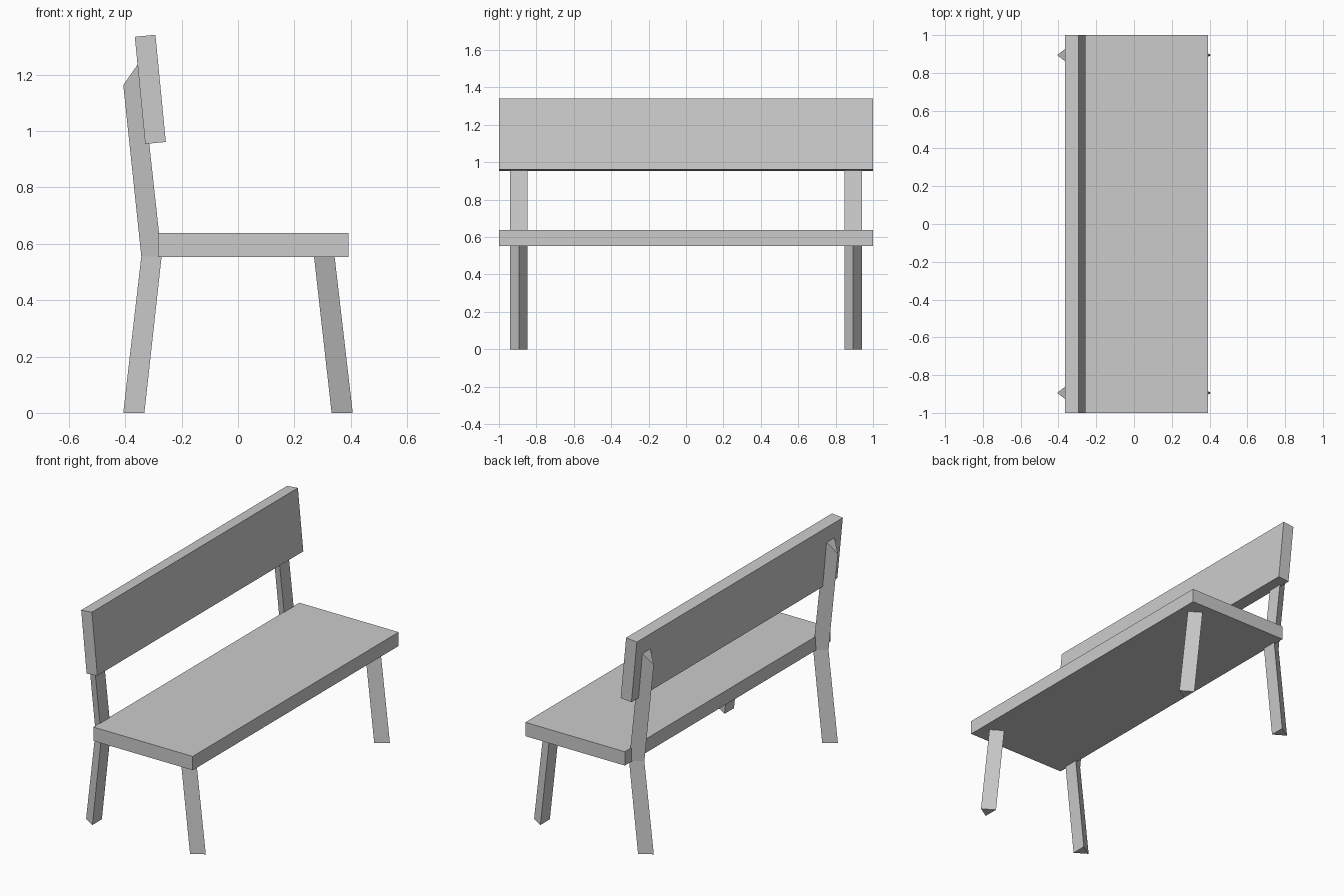
import bpy, bmesh
from mathutils import Vector

if "Cube" in bpy.data.objects:
    bpy.data.objects.remove(bpy.data.objects["Cube"])

HALF = 0.046    # half width of the triangular leg section
LEG_Y = 0.894   # distance of the legs from the middle


def make_object(name, bm):
    bmesh.ops.recalc_face_normals(bm, faces=bm.faces)
    mesh = bpy.data.meshes.new(name)
    bm.to_mesh(mesh)
    bm.free()
    obj = bpy.data.objects.new(name, mesh)
    bpy.context.collection.objects.link(obj)
    return obj


def plank(name, profile):
    """Extrude an (x, z) profile along the full bench length."""
    bm = bmesh.new()
    face = bm.faces.new([bm.verts.new((x, -1, z)) for x, z in profile])
    ext = bmesh.ops.extrude_face_region(bm, geom=[face])["geom"]
    verts = [v for v in ext if isinstance(v, bmesh.types.BMVert)]
    bmesh.ops.translate(bm, verts=verts, vec=Vector((0, 2, 0)))
    return make_object(name, bm)


def leg(name, y, sections):
    """Three-sided post; each section is (ridge point, flat side point) in x, z."""
    bm = bmesh.new()
    rings = []
    for (rx, rz), (fx, fz) in sections:
        rings.append([bm.verts.new(p) for p in
                      ((rx, y, rz), (fx, y - HALF, fz), (fx, y + HALF, fz))])
    for a, b in zip(rings, rings[1:]):
        for i in range(3):
            j = (i + 1) % 3
            bm.faces.new((a[i], a[j], b[j], b[i]))
    bm.faces.new(rings[0])
    bm.faces.new(rings[-1])
    return make_object(name, bm)


# Seat board and tilted back board
plank("seat", [(-0.284, 0.553), (0.392, 0.553), (0.392, 0.638), (-0.284, 0.638)])
plank("backrest", [(-0.329, 0.954), (-0.256, 0.961), (-0.293, 1.341), (-0.366, 1.334)])

# Legs: the rear ones bend at the seat and carry the backrest
for side, y in (("left", -LEG_Y), ("right", LEG_Y)):
    leg("front_leg_" + side, y, [((0.407, 0), (0.332, 0)),
                                 ((0.342, 0.56), (0.269, 0.56))])
    leg("back_leg_" + side, y, [((-0.407, 0), (-0.332, 0)),
                                ((-0.343, 0.555), (-0.271, 0.555)),
                                ((-0.407, 1.163), (-0.347, 1.248))])
